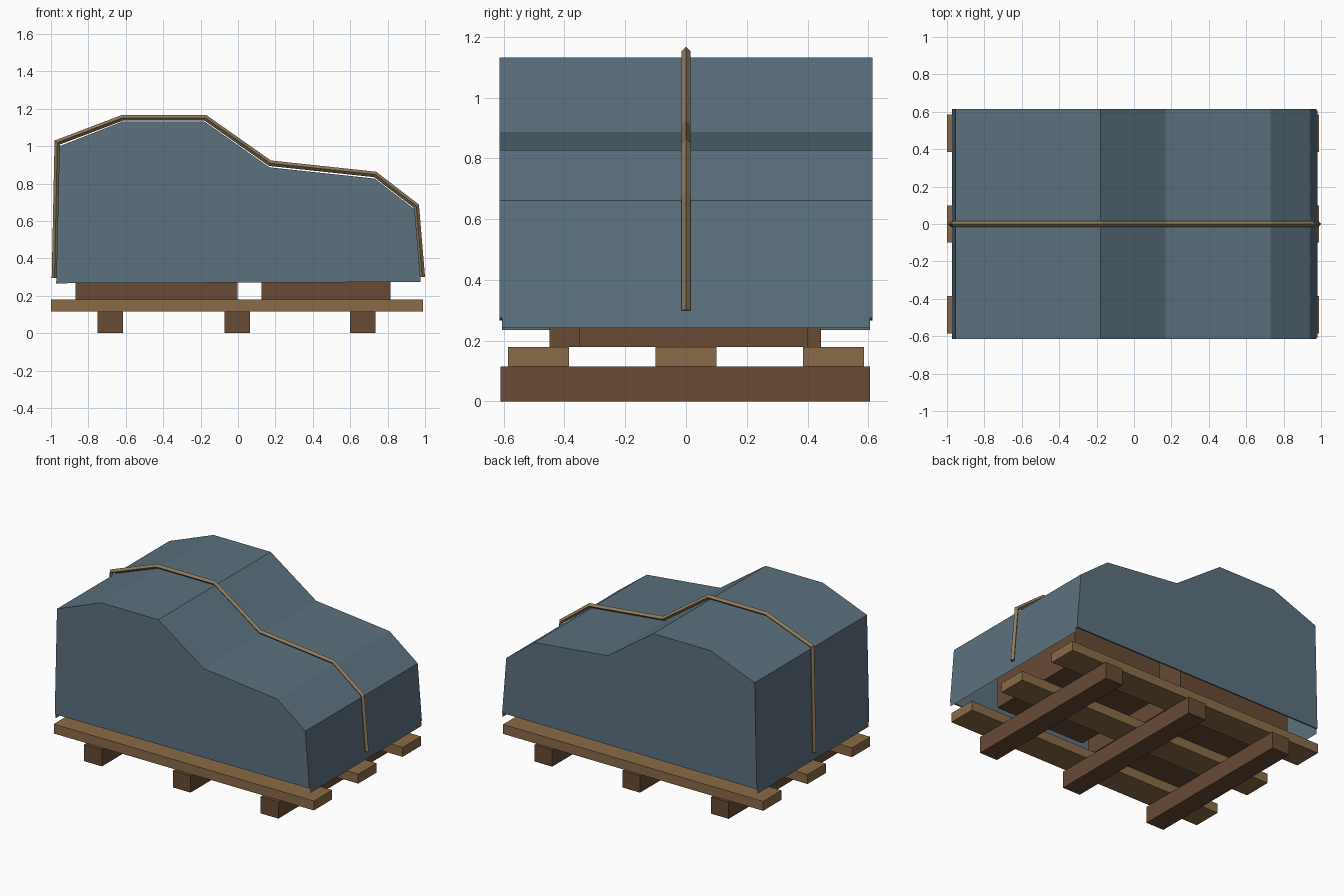
import bpy, bmesh, math
from mathutils import Vector

if "Cube" in bpy.data.objects:
    bpy.data.objects.remove(bpy.data.objects["Cube"])


def material(name, col):
    m = bpy.data.materials.new(name)
    m.diffuse_color = (*col, 1)
    m.use_nodes = True
    m.node_tree.nodes["Principled BSDF"].inputs["Base Color"].default_value = m.diffuse_color
    return m


DARK = material("dark wood", (0.135, 0.070, 0.036))
PALE = material("pale wood", (0.255, 0.147, 0.065))
CLOTH = material("blue grey canvas", (0.107, 0.165, 0.212))
ROPE = material("tan rope", (0.270, 0.195, 0.105))


def finish(name, bm, mat, fix_normals=True):
    if fix_normals:
        bmesh.ops.recalc_face_normals(bm, faces=bm.faces)
    me = bpy.data.meshes.new(name)
    bm.to_mesh(me)
    bm.free()
    me.materials.append(mat)
    ob = bpy.data.objects.new(name, me)
    bpy.context.collection.objects.link(ob)
    return ob


def box(name, xs, ys, zs, mat):
    bm = bmesh.new()
    bmesh.ops.create_cube(bm, size=1)
    for v in bm.verts:
        v.co = [r[0] if c < 0 else r[1] for c, r in zip(v.co, (xs, ys, zs))]
    return finish(name, bm, mat)


# pallet: cross skids and long planks
for i, x in enumerate((-0.682, -0.004, 0.668)):
    box(f"pallet_skid_{i + 1}", (x - 0.068, x + 0.068), (-0.61, 0.605), (0, 0.115), DARK)
for i, y in enumerate((-0.485, 0, 0.485)):
    box(f"pallet_plank_{i + 1}", (-1, 0.99), (y - 0.1, y + 0.1), (0.115, 0.18), PALE)

# crates under the cover
box("tall_crate", (-0.87, -0.003), (-0.45, 0.445), (0.18, 0.95), DARK)
box("low_crate", (0.125, 0.815), (-0.35, 0.40), (0.18, 0.70), DARK)

# cover: stepped outline shared by the sheet and both side panels
crest = [(-0.955, 1.0), (-0.617, 1.132), (-0.18, 1.132),
         (0.168, 0.887), (0.73, 0.827), (0.945, 0.662)]

bm = bmesh.new()
sheet = [(-0.973, 0.235)] + crest + [(0.98, 0.242)]
rows = [[bm.verts.new((x, y, z)) for x, z in sheet] for y in (-0.606, 0.606)]
for i in range(len(sheet) - 1):
    bm.faces.new((rows[0][i], rows[0][i + 1], rows[1][i + 1], rows[1][i]))
bm.normal_update()
if sum(f.normal.z for f in bm.faces) < 0:
    bmesh.ops.reverse_faces(bm, faces=bm.faces)
finish("cover_sheet", bm, CLOTH, False)

side = [(-0.972, 0.267)] + crest + [(0.977, 0.274)]
for name, y in (("cover_front_panel", -0.614), ("cover_back_panel", 0.604)):
    bm = bmesh.new()
    face = bm.faces.new([bm.verts.new((x, y, z)) for x, z in side])
    new = bmesh.ops.extrude_face_region(bm, geom=[face])["geom"]
    bmesh.ops.translate(bm, vec=(0, 0.01, 0),
                        verts=[g for g in new if isinstance(g, bmesh.types.BMVert)])
    finish(name, bm, CLOTH)

# rope: diamond section swept along the cover with mitred corners
path = [Vector((x, 0, z)) for x, z in (
    (-0.981, 0.295), (-0.966, 1.02), (-0.617, 1.152), (-0.175, 1.152),
    (0.171, 0.909), (0.733, 0.849), (0.953, 0.68), (0.985, 0.30))]
R = 0.015
bm = bmesh.new()
rings = []
for i, p in enumerate(path):
    a = (p - path[i - 1]).normalized() if i else (path[1] - p).normalized()
    b = (path[i + 1] - p).normalized() if i < len(path) - 1 else a
    t = (a + b).normalized()
    n = Vector((-t.z, 0, t.x)) * R / t.dot(a)
    s = Vector((0, R, 0))
    rings.append([bm.verts.new(p + d) for d in (n, s, -n, -s)])
for r0, r1 in zip(rings, rings[1:]):
    for k in range(4):
        bm.faces.new((r0[k], r0[(k + 1) % 4], r1[(k + 1) % 4], r1[k]))
bm.faces.new(rings[0])
bm.faces.new(rings[-1])
finish("tie_down_rope", bm, ROPE)
